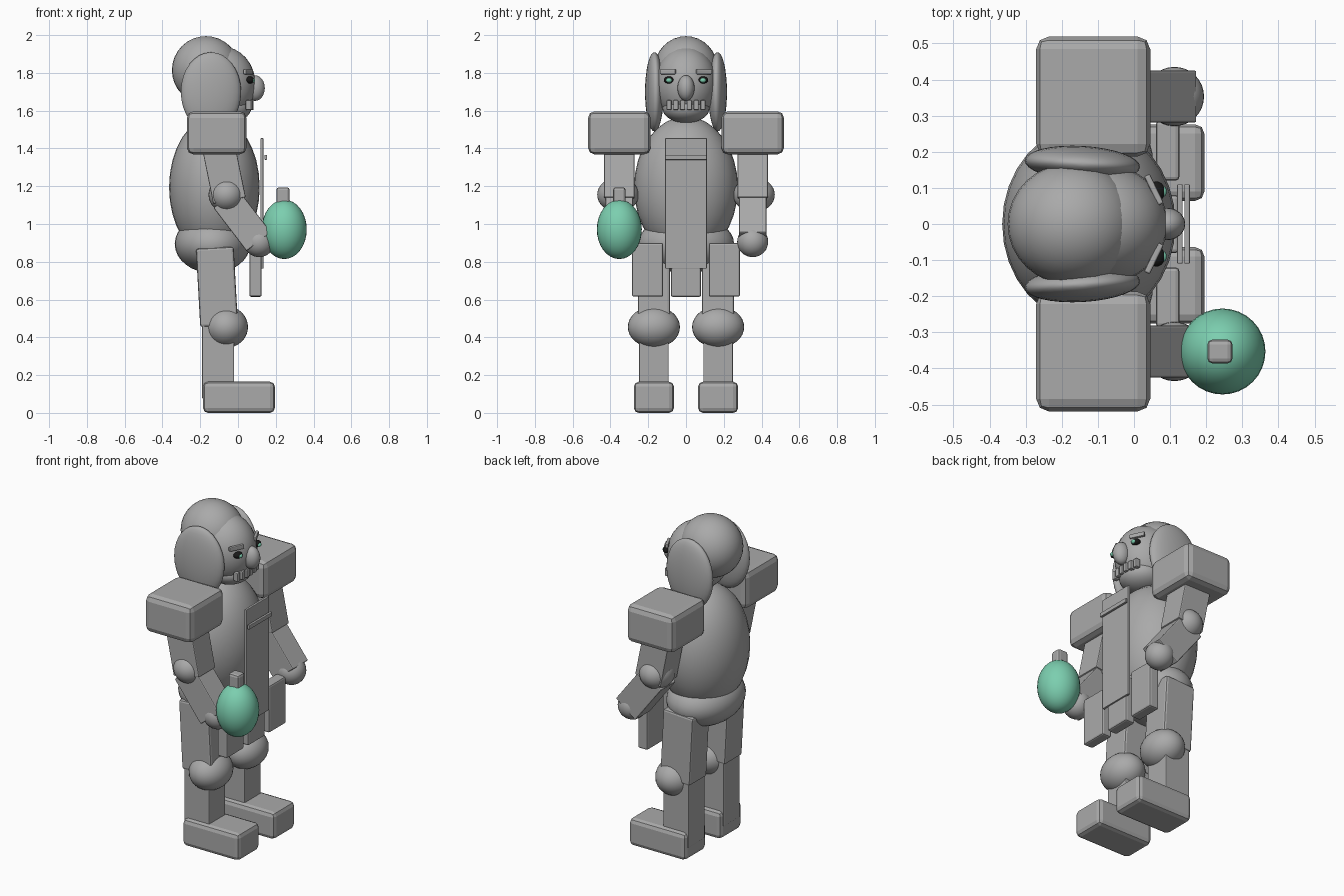
import bpy, bmesh, math

if "Cube" in bpy.data.objects:
    bpy.data.objects.remove(bpy.data.objects["Cube"])


def material(name, rgb):
    m = bpy.data.materials.new(name)
    m.diffuse_color = (*rgb, 1)
    m.use_nodes = True
    m.node_tree.nodes["Principled BSDF"].inputs["Base Color"].default_value = m.diffuse_color
    return m


GREY = material("stone grey", (0.40, 0.40, 0.40))
GREEN = material("mint green", (0.20, 0.62, 0.43))
BLACK = material("eye black", (0.01, 0.01, 0.01))


def finish(name, bm, loc, rot, mat, smooth):
    mesh = bpy.data.meshes.new(name)
    bm.to_mesh(mesh)
    bm.free()
    for p in mesh.polygons:
        p.use_smooth = smooth
    mesh.materials.append(mat)
    ob = bpy.data.objects.new(name, mesh)
    ob.location, ob.rotation_euler = loc, rot
    bpy.context.collection.objects.link(ob)
    return ob


def ball(name, loc, radii, mat=GREY, rot=(0, 0, 0), seg=32):
    bm = bmesh.new()
    bmesh.ops.create_uvsphere(bm, u_segments=seg, v_segments=seg // 2, radius=1)
    bmesh.ops.scale(bm, vec=radii, verts=bm.verts)
    return finish(name, bm, loc, rot, mat, True)


def box(name, loc, size, bevel=0.0, mat=GREY, rot=(0, 0, 0)):
    bm = bmesh.new()
    bmesh.ops.create_cube(bm, size=1)
    bmesh.ops.scale(bm, vec=size, verts=bm.verts)
    if bevel:
        bmesh.ops.bevel(bm, geom=bm.edges[:], offset=bevel, segments=2,
                        profile=0.5, affect='EDGES')
    return finish(name, bm, loc, rot, mat, False)


def limb(name, y, start, end, depth, width, bevel=0.006):
    """Box running between two (x, z) points at the given y."""
    dx, dz = end[0] - start[0], end[1] - start[1]
    mid = ((start[0] + end[0]) / 2, y, (start[1] + end[1]) / 2)
    return box(name, mid, (depth, width, math.hypot(dx, dz)), bevel,
               rot=(0, math.atan2(dx, dz), 0))


# Body
ball("torso", (-0.125, 0, 1.2), (0.24, 0.275, 0.375))
ball("pelvis", (-0.135, 0, 0.9), (0.2, 0.255, 0.155))

# Head
ball("hair_dome", (-0.17, 0, 1.82), (0.18, 0.17, 0.18))
ball("face", (-0.085, 0, 1.745), (0.178, 0.165, 0.2))
ball("jaw", (-0.055, 0, 1.62), (0.125, 0.125, 0.08))
ball("nose", (0.09, 0, 1.725), (0.052, 0.045, 0.068), seg=24)
for i in range(6):
    y = (i - 2.5) * 0.036
    box("tooth", (0.068 - 1.5 * y * y, y, 1.635), (0.03, 0.026, 0.052), 0.005)

# Chest apron with its cross bar, and the middle skirt plate
box("apron", (0.127, 0, 1.115), (0.015, 0.22, 0.69), 0.003)
box("apron_bar", (0.147, 0, 1.358), (0.015, 0.22, 0.025), 0.003)
box("middle_skirt_plate", (0.093, 0, 0.762), (0.065, 0.16, 0.285), 0.01)

for side, s in (("left", 1), ("right", -1)):
    # Face details and side hair
    ball(side + "_side_hair", (-0.143, s * 0.167, 1.705), (0.16, 0.049, 0.21),
         rot=(0, 0, -s * 0.06))
    ball(side + "_eye", (0.062, s * 0.09, 1.768), (0.024, 0.028, 0.019),
         BLACK, seg=20)
    ball(side + "_iris", (0.078, s * 0.09, 1.766), (0.013, 0.016, 0.012),
         GREEN, seg=16)
    box(side + "_brow", (0.055, s * 0.095, 1.811), (0.018, 0.09, 0.026), 0.005,
        rot=(0, 0, s * 0.45))

    # Arm
    ya = s * 0.353
    box(side + "_shoulder_pad", (-0.113, ya, 1.488), (0.316, 0.332, 0.228), 0.035)
    limb(side + "_upper_arm", ya, (-0.12, 1.5), (-0.045, 1.13), 0.175, 0.16)
    ball(side + "_elbow", (-0.06, ya + s * 0.007, 1.16), (0.096, 0.11, 0.093))
    limb(side + "_forearm", ya, (-0.065, 1.14), (0.11, 0.912), 0.163, 0.145)
    ball(side + "_hand", (0.112, ya, 0.912), (0.082, 0.082, 0.082))

    # Leg
    yl = s * 0.17
    limb(side + "_thigh", yl, (-0.123, 0.88), (-0.1, 0.465), 0.2, 0.17, 0.012)
    ball(side + "_knee", (-0.062, yl, 0.46), (0.115, 0.138, 0.11))
    limb(side + "_shin", yl, (-0.105, 0.47), (-0.105, 0.08), 0.17, 0.157)
    box(side + "_foot", (0.005, yl, 0.088), (0.38, 0.212, 0.165), 0.026)
    box(side + "_skirt_plate", (0.093, s * 0.203, 0.763), (0.065, 0.165, 0.285), 0.01)

# Held flask
ball("flask", (0.245, -0.353, 0.977), (0.119, 0.119, 0.157), GREEN)
box("flask_stopper", (0.238, -0.353, 1.145), (0.07, 0.066, 0.11), 0.014)

# Rest the feet on the ground
for ob in bpy.data.objects:
    ob.location.z -= 0.0055
